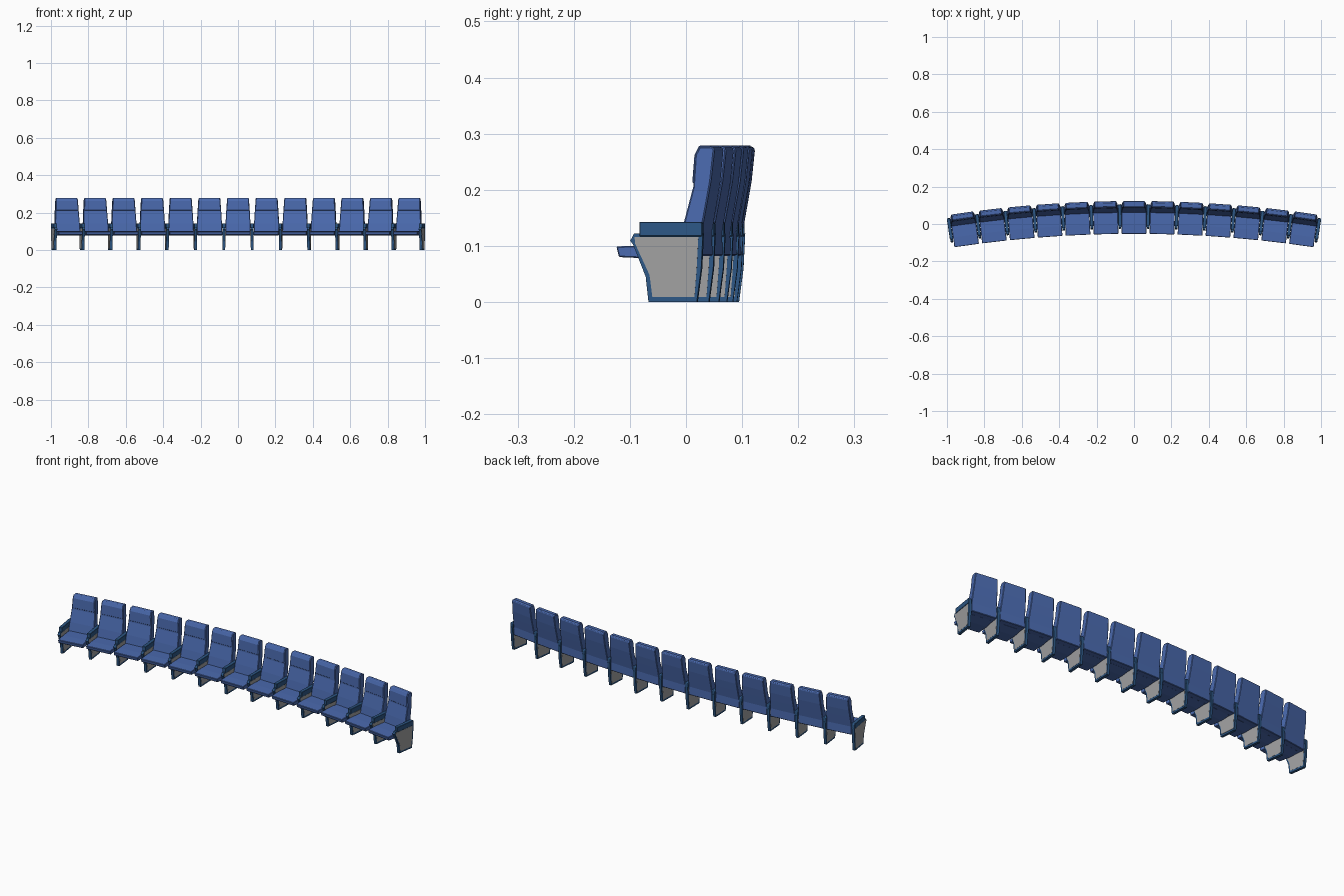
import bpy, bmesh, math
from mathutils import Matrix

if "Cube" in bpy.data.objects:
    bpy.data.objects.remove(bpy.data.objects["Cube"])

R = 6.5             # radius of the curved row
STEP = 0.0232       # angle between neighbouring seats
SEATS = 13


def material(name, rgb):
    m = bpy.data.materials.new(name)
    m.diffuse_color = (*rgb, 1)
    m.use_nodes = True
    m.node_tree.nodes["Principled BSDF"].inputs["Base Color"].default_value = m.diffuse_color
    return m


FABRIC = material("blue fabric", (0.068, 0.142, 0.42))
FRAME = material("dark teal frame", (0.026, 0.095, 0.235))
PANEL = material("grey panel", (0.35, 0.35, 0.355))


def extrude_profile(name, profile, half, mat, bevel=0.0):
    """Mesh from a (y, z) outline extruded in x; half is a width or a function of z."""
    width = half if callable(half) else (lambda z: half)
    bm = bmesh.new()
    left = [bm.verts.new((-width(z), y, z)) for y, z in profile]
    right = [bm.verts.new((width(z), y, z)) for y, z in profile]
    bm.faces.new(left)
    bm.faces.new(right[::-1])
    n = len(profile)
    for i in range(n):
        j = (i + 1) % n
        bm.faces.new((left[j], left[i], right[i], right[j]))
    bmesh.ops.recalc_face_normals(bm, faces=bm.faces)
    if bevel:
        edges = [e for e in bm.edges if e.calc_face_angle(0) > math.radians(40)]
        bmesh.ops.bevel(bm, geom=edges, offset=bevel, segments=1, affect='EDGES')
    me = bpy.data.meshes.new(name)
    bm.to_mesh(me)
    bm.free()
    me.materials.append(mat)
    return me


def place(name, mesh, angle):
    """Put a part on the arc, turned towards its centre."""
    ob = bpy.data.objects.new(name, mesh)
    ob.matrix_world = (Matrix.Translation((0, -R, 0)) @ Matrix.Rotation(-angle, 4, 'Z')
                       @ Matrix.Translation((0, R, 0)))
    bpy.context.collection.objects.link(ob)


def back_width(z):
    return 0.068 - 0.010 * max(0, (z - 0.10) / 0.18) ** 1.3


# Seat cushion, with slanted front
seat = extrude_profile("seat", [(-0.053, 0.099), (-0.048, 0.080), (0.02, 0.077),
                                (0.075, 0.082), (0.075, 0.100), (0.0, 0.101)],
                       0.066, FABRIC, 0.002)

# Backrest, leaning and bent, thin at the bottom
backrest = extrude_profile("backrest", [
    (0.062, 0.082), (0.061, 0.100), (0.069, 0.143), (0.085, 0.205), (0.088, 0.262),
    (0.096, 0.277), (0.119, 0.277), (0.123, 0.272), (0.117, 0.215),
    (0.110, 0.175), (0.101, 0.125), (0.102, 0.082)], back_width, FABRIC, 0.0025)

# Headrest pad, slightly proud of the backrest
headrest = extrude_profile("headrest", [
    (0.083, 0.212), (0.0865, 0.262), (0.095, 0.2785), (0.116, 0.2785), (0.100, 0.212)],
    lambda z: back_width(z) - 0.002, FABRIC, 0.0015)

# Side stand, grey infill panel and armrest
stand = extrude_profile("stand", [
    (0.008, 0.0), (0.095, 0.0), (0.103, 0.060), (0.106, 0.122), (-0.018, 0.122),
    (-0.025, 0.109), (-0.020, 0.103), (0.003, 0.045)], 0.0068, FRAME)
panel = extrude_profile("stand_panel", [
    (0.015, 0.009), (0.091, 0.009), (0.095, 0.060), (0.098, 0.116), (-0.017, 0.116),
    (-0.016, 0.104), (0.010, 0.048)], 0.0074, PANEL)
armrest = extrude_profile("armrest", [
    (-0.008, 0.117), (0.105, 0.117), (0.105, 0.140), (0.102, 0.143), (-0.008, 0.143)],
    0.0090, FRAME, 0.0012)

# Row of seats
for i in range(SEATS):
    a = (i - (SEATS - 1) / 2) * STEP
    for mesh in (seat, backrest, headrest):
        place(f"{mesh.name}_{i + 1}", mesh, a)

# Stands between and outside the seats
for i in range(SEATS + 1):
    a = (i - SEATS / 2) * STEP
    for mesh in (stand, panel, armrest):
        place(f"{mesh.name}_{i + 1}", mesh, a)
